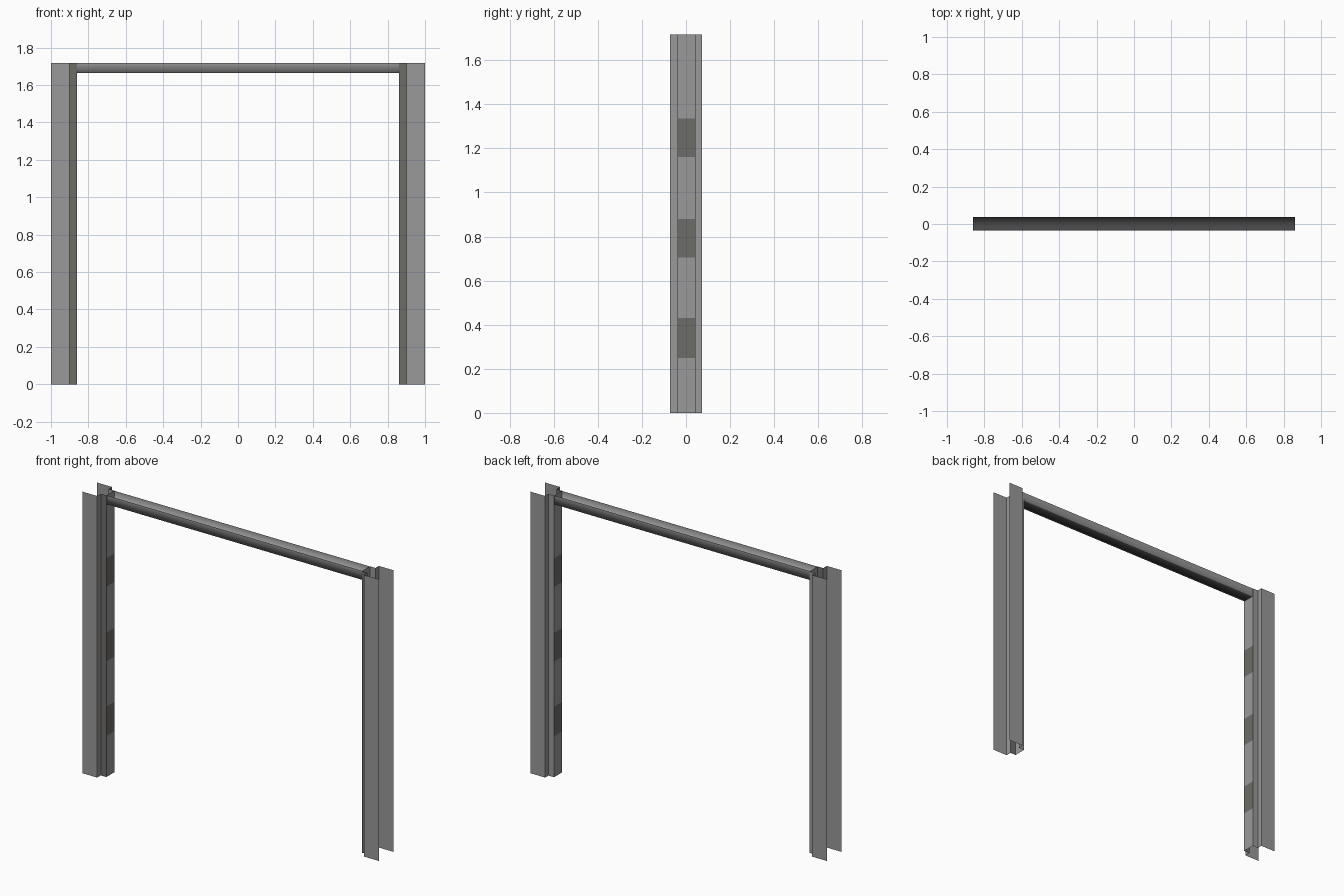
import bpy, bmesh, math

if "Cube" in bpy.data.objects:
    bpy.data.objects.remove(bpy.data.objects["Cube"])

H = 1.717


def material(name, col):
    m = bpy.data.materials.new(name)
    m.diffuse_color = (*col, 1)
    m.use_nodes = True
    m.node_tree.nodes["Principled BSDF"].inputs["Base Color"].default_value = m.diffuse_color
    return m


MATERIALS = [material("grey steel", (0.32, 0.32, 0.32)),
             material("dark worn steel", (0.155, 0.15, 0.14)),
             material("black steel", (0.06, 0.06, 0.06))]


def finish(name, bm):
    me = bpy.data.meshes.new(name)
    bm.to_mesh(me)
    bm.free()
    for m in MATERIALS:
        me.materials.append(m)
    ob = bpy.data.objects.new(name, me)
    bpy.context.collection.objects.link(ob)
    return ob


# Hat-shaped sheet section of a side jamb (x, y): flange, step, web, step, flange
JAMB = [(-1, -.072), (-.9, -.072), (-.9, -.037), (-.862, -.037),
        (-.862, .04), (-.9, .04), (-.9, .072), (-1, .072)]
WEB, FRONT_STEP = 3, 2
# Heights where the three dark hinge patches begin and end
LEVELS = [0, .25, .43, .705, .88, 1.16, 1.335, H]


def jamb(name, side):
    bm = bmesh.new()
    rows = [[bm.verts.new((x * side, y, z)) for x, y in JAMB] for z in LEVELS]
    for k in range(len(LEVELS) - 1):
        for i in range(len(JAMB) - 1):
            q = [rows[k][i], rows[k][i + 1], rows[k + 1][i + 1], rows[k + 1][i]]
            f = bm.faces.new(q if side > 0 else q[::-1])
            patch = i == WEB and k % 2 == 1
            f.material_index = 1 if patch or i == FRONT_STEP else 0
    return finish(name, bm)


jamb("left_jamb", 1)
jamb("right_jamb", -1)

# Header: channel open at the top, with a black underside
HEADER = [(-.035, H), (-.035, 1.663), (.038, 1.663), (.038, H)]
bm = bmesh.new()
left, right = [[bm.verts.new((x, y, z)) for y, z in HEADER] for x in (-.86, .86)]
for i in range(3):
    f = bm.faces.new((left[i], left[i + 1], right[i + 1], right[i]))
    f.smooth = True
    f.material_index = 2 if i == 1 else 0
finish("header_beam", bm)
